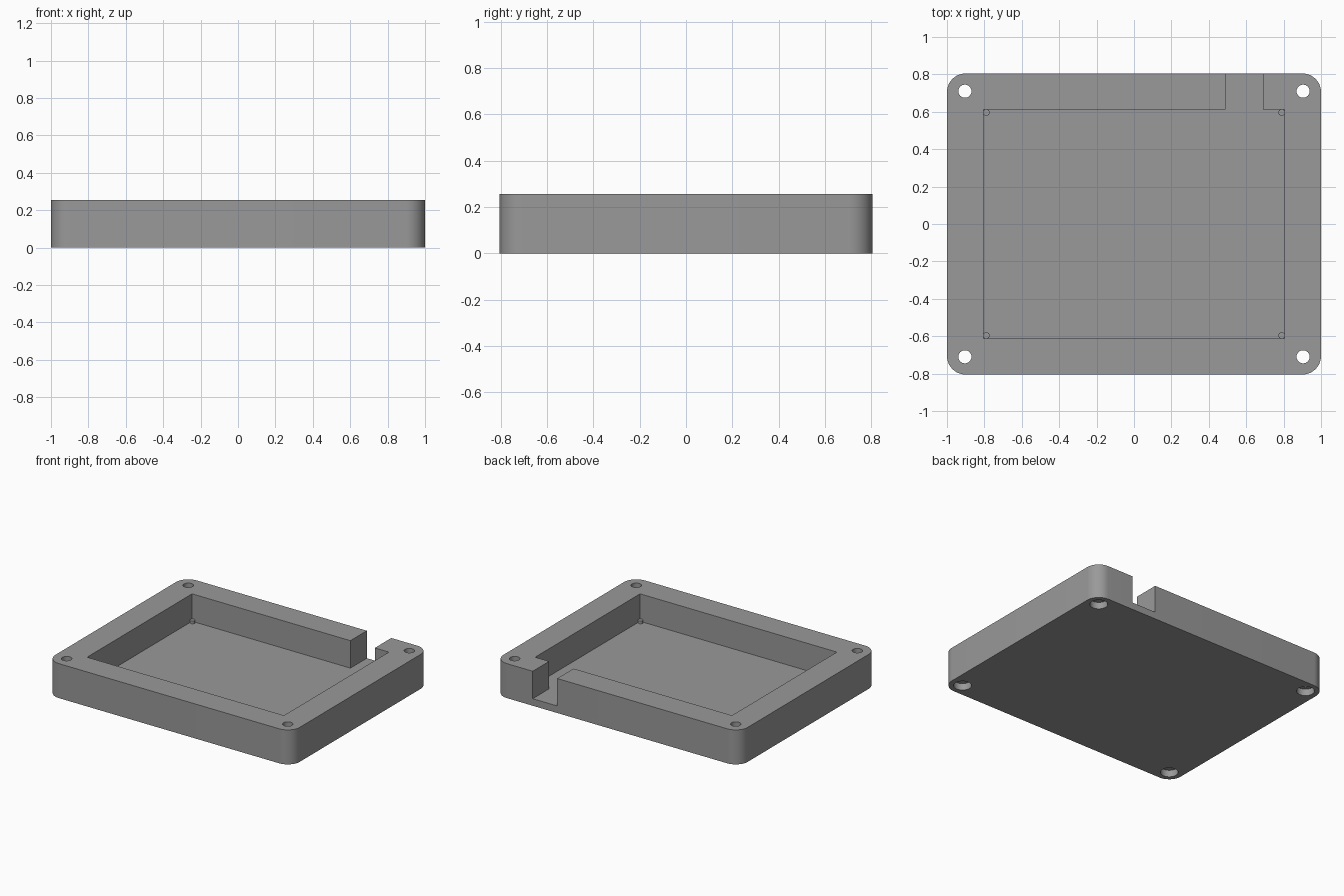
import bpy, bmesh, math

if "Cube" in bpy.data.objects:
    bpy.data.objects.remove(bpy.data.objects["Cube"])

HX, HY, H = 1.0, 0.805, 0.255      # outer half sizes and height
FLOOR = 0.052                      # floor thickness
CX, CY = 0.805, 0.613              # cavity half sizes

grey = bpy.data.materials.new("grey")
grey.diffuse_color = (0.32, 0.32, 0.32, 1)
grey.use_nodes = True
grey.node_tree.nodes["Principled BSDF"].inputs["Base Color"].default_value = grey.diffuse_color


def prism(name, pts, z0, z1):
    """Extrude a flat outline from z0 to z1."""
    bm = bmesh.new()
    face = bm.faces.new([bm.verts.new((x, y, z0)) for x, y in pts])
    res = bmesh.ops.extrude_face_region(bm, geom=[face])
    verts = [v for v in res["geom"] if isinstance(v, bmesh.types.BMVert)]
    bmesh.ops.translate(bm, verts=verts, vec=(0, 0, z1 - z0))
    bmesh.ops.recalc_face_normals(bm, faces=bm.faces)
    me = bpy.data.meshes.new(name)
    bm.to_mesh(me)
    bm.free()
    ob = bpy.data.objects.new(name, me)
    bpy.context.collection.objects.link(ob)
    me.materials.append(grey)
    return ob


def circle(cx, cy, r, n=32):
    return [(cx + r * math.cos(2 * math.pi * i / n),
             cy + r * math.sin(2 * math.pi * i / n)) for i in range(n)]


def rounded_rect(hx, hy, r, n=12):
    pts = []
    for k, (sx, sy) in enumerate([(1, 1), (-1, 1), (-1, -1), (1, -1)]):
        for i in range(n + 1):
            a = math.pi / 2 * (k + i / n)
            pts.append((sx * (hx - r) + r * math.cos(a),
                        sy * (hy - r) + r * math.sin(a)))
    return pts


def smooth(ob):
    bpy.ops.object.select_all(action='DESELECT')
    ob.select_set(True)
    bpy.context.view_layer.objects.active = ob
    bpy.ops.object.shade_smooth_by_angle(angle=math.radians(30))


def cut(ob, cutter):
    mod = ob.modifiers.new("cut", 'BOOLEAN')
    mod.operation, mod.solver, mod.object = 'DIFFERENCE', 'EXACT', cutter
    bpy.context.view_layer.objects.active = ob
    bpy.ops.object.modifier_apply(modifier=mod.name)
    bpy.data.objects.remove(cutter)


# tray body with rounded corners
tray = prism("tray", rounded_rect(HX, HY, 0.1), 0, H)

# cavity with a cable slot through the back wall
S0, S1 = 0.49, 0.69
cut(tray, prism("cavity_cutter", [
    (-CX, -CY), (CX, -CY), (CX, CY), (S1, CY), (S1, 1), (S0, 1), (S0, CY), (-CX, CY)],
    FLOOR, 0.4))

corners = [(sx, sy) for sx in (-1, 1) for sy in (-1, 1)]

# screw holes, counterbored from below
for sx, sy in corners:
    x, y = sx * 0.904, sy * 0.71
    cut(tray, prism("hole_cutter", circle(x, y, 0.035), -0.1, 0.4))
    cut(tray, prism("bore_cutter", circle(x, y, 0.06), -0.1, 0.05))
smooth(tray)

# small locating pegs in the cavity corners
for sx, sy in corners:
    peg = prism("peg", circle(sx * 0.789, sy * 0.596, 0.0175, 24), FLOOR - 0.01, FLOOR + 0.02)
    smooth(peg)
